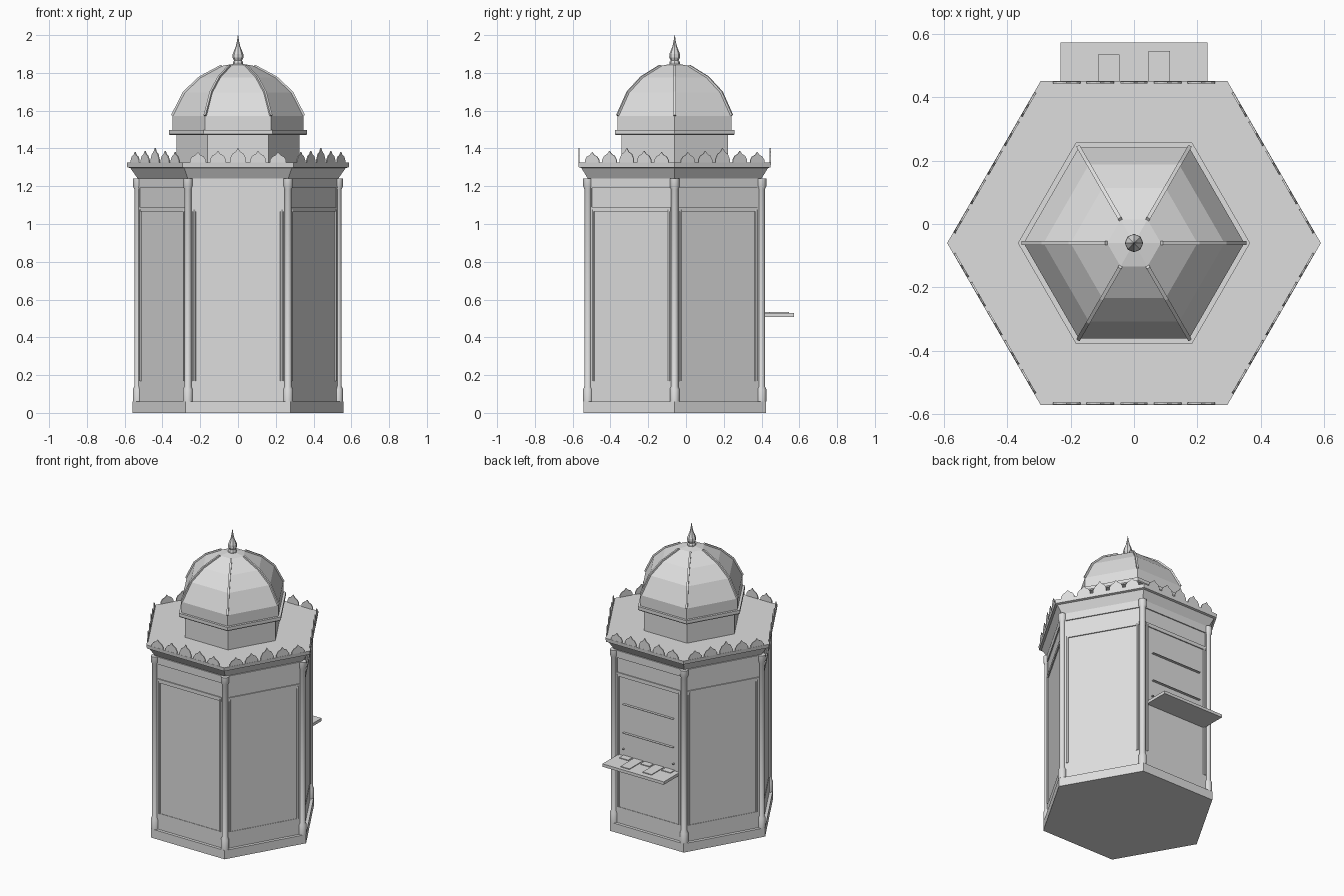
import bpy, bmesh, math
from mathutils import Matrix, Vector

cube = bpy.data.objects.get("Cube")
if cube:
    bpy.data.objects.remove(cube, do_unlink=True)

stone = bpy.data.materials.new("light grey")
stone.use_nodes = True
GREY = (0.73, 0.73, 0.73, 1)
stone.diffuse_color = GREY
stone.node_tree.nodes["Principled BSDF"].inputs["Base Color"].default_value = GREY

CENTRE = Matrix.Translation((0, -0.06, 0))
APOTHEM = math.cos(math.pi / 6)
FACES = [math.radians(30 + 60 * k) for k in range(6)]
CORNERS = [math.radians(60 * k) for k in range(6)]
BACK = math.radians(90)


def finish(name, bm, smooth=False):
    bmesh.ops.recalc_face_normals(bm, faces=bm.faces)
    mesh = bpy.data.meshes.new(name)
    bm.to_mesh(mesh)
    bm.free()
    mesh.materials.append(stone)
    obj = bpy.data.objects.new(name, mesh)
    bpy.context.collection.objects.link(obj)
    if smooth:
        bpy.ops.object.select_all(action='DESELECT')
        obj.select_set(True)
        bpy.context.view_layer.objects.active = obj
        bpy.ops.object.shade_smooth_by_angle(angle=math.radians(35))


def spin(bm, profile, sides, at):
    """Stack rings of (radius, height) into a closed many-sided solid."""
    rings = []
    for r, z in profile:
        steps = [2 * math.pi * k / sides for k in range(sides)]
        rings.append([bm.verts.new(at @ Vector((r * math.cos(a), r * math.sin(a), z))) for a in steps])
    for low, high in zip(rings, rings[1:]):
        for k in range(sides):
            n = (k + 1) % sides
            bm.faces.new((low[k], low[n], high[n], high[k]))
    bm.faces.new(rings[0][::-1])
    bm.faces.new(rings[-1])


def solid(name, profile, sides=6):
    bm = bmesh.new()
    spin(bm, profile, sides, CENTRE)
    finish(name, bm)


def outward(angle):
    """Frame with x along the wall, y pointing out of the kiosk."""
    return CENTRE @ Matrix.Rotation(angle - math.pi / 2, 4, 'Z')


def box(bm, frame, x, y, z):
    size = Matrix.Diagonal((x[1] - x[0], y[1] - y[0], z[1] - z[0], 1))
    mid = Matrix.Translation((sum(x) / 2, sum(y) / 2, sum(z) / 2))
    bmesh.ops.create_cube(bm, size=1, matrix=frame @ mid @ size)


def prism(bm, frame, outline, axis, thickness):
    """Extrude a flat outline symmetrically along an axis."""
    half = Vector(axis) * thickness / 2
    a = [bm.verts.new(frame @ (Vector(p) - half)) for p in outline]
    b = [bm.verts.new(frame @ (Vector(p) + half)) for p in outline]
    bm.faces.new(a)
    bm.faces.new(b[::-1])
    for k in range(len(a)):
        n = (k + 1) % len(a)
        bm.faces.new((a[k], a[n], b[n], b[k]))


# Main hexagonal masses
WALL = 0.46
solid("plinth", [(0.558, 0), (0.558, 0.06)])
solid("wall_core", [(WALL / APOTHEM, 0.06), (WALL / APOTHEM, 1.24)])
solid("cornice", [(0.527, 1.235), (0.57, 1.296), (0.586, 1.3), (0.589, 1.325)])
solid("dome_drum", [(0.325, 1.32), (0.325, 1.475)])
solid("dome_rim", [(0.36, 1.47), (0.366, 1.476), (0.366, 1.498)])
DOME = [(0.348, 1.49), (0.348, 1.572), (0.285, 1.695), (0.2, 1.775), (0.085, 1.837), (0.01, 1.85)]
solid("dome", DOME)
solid("finial", [(0.027, 1.84), (0.027, 1.858), (0.021, 1.866), (0.029, 1.882), (0.028, 1.9),
                 (0.02, 1.92), (0.012, 1.94), (0.006, 1.967), (0.001, 2)], 8)

# Raised ribs along the dome corners
bm = bmesh.new()
arc = DOME[1:-1]
outline = [(0, r + 0.006, z + 0.006) for r, z in arc] + [(0, r - 0.02, z - 0.015) for r, z in arc[::-1]]
for angle in CORNERS:
    prism(bm, outward(angle), outline, (1, 0, 0), 0.012)
finish("dome_ribs", bm)

# Corner columns with base and capital
bm = bmesh.new()
for angle in CORNERS:
    at = outward(angle) @ Matrix.Translation((0, 0.53, 0))
    spin(bm, [(0.026, 0.06), (0.026, 0.125), (0.019, 0.14), (0.019, 1.185), (0.026, 1.2), (0.026, 1.24)], 12, at)
finish("corner_columns", bm, smooth=True)

# Wall joinery, repeated on every side
kick, stiles, beads, rails = (bmesh.new() for _ in range(4))
for angle in FACES:
    f = outward(angle)
    box(kick, f, (-0.245, 0.245), (WALL - 0.01, WALL + 0.003), (0.06, 0.17))
    for z in ((1.065, 1.09), (1.19, 1.24)):
        box(rails, f, (-0.245, 0.245), (WALL - 0.01, WALL + 0.007), z)
    for s in (-1, 1):
        box(stiles, f, sorted((s * 0.24, s * 0.26)), (WALL - 0.01, WALL + 0.004), (0.06, 1.24))
        at = f @ Matrix.Translation((s * 0.232, WALL + 0.001, 0))
        spin(beads, [(0.009, 0.17), (0.009, 1.078)], 8, at)
finish("kick_boards", kick)
finish("wall_stiles", stiles)
finish("panel_beads", beads, smooth=True)
finish("transom_rails", rails)

# Pointed cresting around the roof edge
bm = bmesh.new()
half = [(0.043, 0), (0.043, 0.018), (0.031, 0.04), (0.013, 0.05)]
leaf = half + [(0, 0.068)] + [(-x, z) for x, z in half[::-1]]
EDGE = 0.589 * APOTHEM - 0.004
for angle in FACES:
    for k, tall in zip(range(-2, 3), (0.85, 0.95, 1.18, 0.95, 0.85)):
        outline = [(x + k * 0.106, EDGE, 1.323 + z * tall) for x, z in leaf]
        prism(bm, outward(angle), outline, (0, 1, 0), 0.006)
finish("roof_cresting", bm)

# Serving counter, papers and display rails on the back wall
back = outward(BACK)
bm = bmesh.new()
box(bm, back, (-0.232, 0.232), (WALL - 0.01, 0.632), (0.508, 0.528))
finish("counter", bm)
bm = bmesh.new()
for k, reach in zip(range(-2, 3), (0.505, 0.595, 0.505, 0.606, 0.505)):
    x = k * 0.08
    box(bm, back, (x - 0.034, x + 0.034), (WALL - 0.005, reach), (0.527, 0.533))
finish("counter_papers", bm)
bm = bmesh.new()
for z in (0.69, 0.885):
    box(bm, back, (-0.19, 0.19), (WALL - 0.01, 0.477), (z - 0.002, z + 0.002))
for x in (-0.19, 0.19):
    box(bm, back, (x - 0.004, x + 0.004), (WALL - 0.01, 0.477), (0.574, 0.58))
finish("display_rails", bm)
